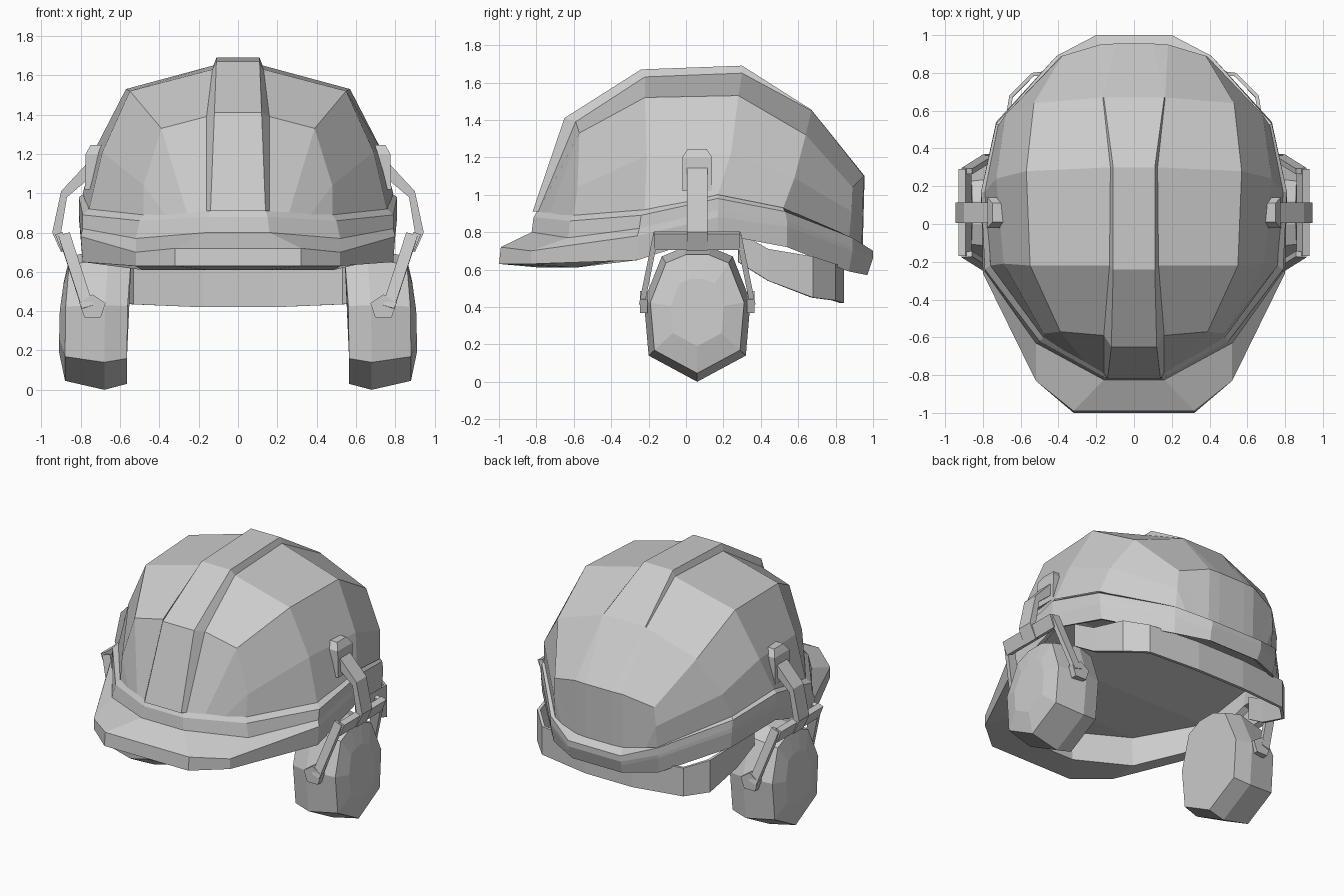
import bpy, bmesh, math
from mathutils import Vector

if "Cube" in bpy.data.objects:
    bpy.data.objects.remove(bpy.data.objects["Cube"])


def finish(name, bm, mirror=False, thick=0):
    bmesh.ops.remove_doubles(bm, verts=bm.verts, dist=0.0005)
    bmesh.ops.recalc_face_normals(bm, faces=bm.faces)
    me = bpy.data.meshes.new(name)
    bm.to_mesh(me)
    bm.free()
    ob = bpy.data.objects.new(name, me)
    bpy.context.collection.objects.link(ob)
    if thick:
        m = ob.modifiers.new("thickness", 'SOLIDIFY')
        m.thickness = thick
    if mirror:
        ob.modifiers.new("mirror", 'MIRROR')
    return ob


def loft(bm, rows, close_rows=False, close_cols=False, caps=False):
    g = [[bm.verts.new(p) for p in r] for r in rows]
    n, m = len(g), len(g[0])
    for i in range(n if close_rows else n - 1):
        for j in range(m if close_cols else m - 1):
            a, b = g[i], g[(i + 1) % n]
            k = (j + 1) % m
            bm.faces.new((a[j], a[k], b[k], b[j]))
    if caps:
        bm.faces.new(g[0])
        bm.faces.new(g[-1])


def flip(p):
    return (-p[0], p[1], p[2])


def bar(bm, a, b, side, w, t):
    # rectangular bar from a to b, w wide along side
    a, b, u = Vector(a), Vector(b), Vector(side)
    d = (b - a).normalized()
    u = (u - d * u.dot(d)).normalized()
    v = d.cross(u)
    corners = [u * w * s / 2 + v * t * q / 2 for s, q in ((-1, -1), (1, -1), (1, 1), (-1, 1))]
    loft(bm, [[p + c for c in corners] for p in (a, b)], close_cols=True, caps=True)


def prism_y(bm, outline, y0, y1):
    loft(bm, [[(x, y, z) for x, z in outline] for y in (y0, y1)], close_cols=True, caps=True)


# Dome: each station front to back is ridge edge, ridge foot, shoulder, side, rim
stations = [
    [(.14, -.82, .91), (.16, -.79, .91), (.26, -.73, .90), (.37, -.67, .89), (.48, -.60, .88)],
    [(.12, -.65, 1.41), (.16, -.59, 1.39), (.39, -.57, 1.33), (.48, -.58, 1.04), (.48, -.60, .88)],
    [(.11, -.24, 1.67), (.13, -.22, 1.63), (.55, -.22, 1.52), (.69, -.21, 1.21), (.76, -.22, .91)],
    [(.11, .30, 1.69), (.125, .30, 1.65), (.57, .28, 1.53), (.73, .24, 1.22), (.79, .17, 1.0)],
    [(.16, .67, 1.455), (.165, .67, 1.45), (.53, .64, 1.32), (.68, .58, 1.09), (.72, .52, .93)],
    [(.10, .955, 1.10), (.18, .95, 1.10), (.38, .89, 1.04), (.39, .885, .91), (.39, .87, .76)],
    [(.10, .945, .72), (.18, .94, .72), (.25, .92, .73), (.32, .90, .745), (.39, .87, .76)],
]
bm = bmesh.new()
loft(bm, [[flip(p) for p in reversed(r)] + r for r in stations])
finish("helmet_dome", bm)

# Rim and visor: cross-sections round half the helmet, then reflected
half = [
    [(.14, -.79, .92), (.15, -.815, .88), (.16, -.825, .80), (.32, -.99, .72), (.32, -1.0, .63)],
    [(.48, -.60, .89), (.50, -.62, .86), (.52, -.63, .77), (.52, -.83, .70), (.52, -.83, .63)],
    [(.76, -.22, .92), (.79, -.24, .89), (.79, -.25, .82), (.80, -.26, .78), (.79, -.26, .65)],
    [(.78, .17, 1.0), (.81, .17, .98), (.81, .17, .92), (.81, .17, .88), (.80, .17, .79)],
    [(.71, .52, .93), (.73, .53, .91), (.73, .54, .86), (.73, .54, .83), (.72, .54, .72)],
    [(.39, .87, .76), (.41, .89, .77), (.41, .89, .72), (.41, .89, .70), (.40, .87, .59)],
    [(.18, .94, .73), (.20, 1.0, .70), (.20, 1.0, .66), (.20, .99, .63), (.19, .97, .57)],
]
for i, r in enumerate(half):
    x, y, z = r[2]
    r.append((x * .94, y * .94, r[4][2] + (-.02 if i < 2 else .02)))
ring = half + [[flip(p) for p in r] for r in reversed(half)]
bm = bmesh.new()
loft(bm, ring, close_rows=True, close_cols=True)
finish("rim_and_visor", bm)

# Liner that closes the underside of the dome
liner = [(.15, -.78, .81), (.49, -.59, .81), (.75, -.22, .84), (.77, .17, .92), (.69, .51, .86), (.39, .85, .74), (.18, .93, .70)]
bm = bmesh.new()
loft(bm, [[flip(p), p] for p in liner])
finish("inner_liner", bm)

# Head band round the nape: x, y, top, bottom
nape = [(.72, .28, .80, .64), (.70, .44, .71, .54), (.66, .68, .67, .45), (.54, .80, .63, .435), (.18, .845, .62, .42)]
path = nape + [(-x, y, t, b) for x, y, t, b in reversed(nape)]
bm = bmesh.new()
loft(bm, [[(x, y, t), (x, y, b)] for x, y, t, b in path])
finish("nape_band", bm, thick=.02)

# Ear cups: outline in y, z lofted across x with a rounded outer face
outline = [(0, -.38), (.26, -.24), (.285, .05), (.19, .29), (.07, .34), (-.07, .34), (-.19, .29), (-.285, .05), (-.26, -.24)]
bm = bmesh.new()
loft(bm, [[(x - max(z, 0) * .07, .06 + y * s, .38 + z * s) for y, z in outline]
          for x, s in ((.565, .92), (.68, 1.0), (.88, .88), (.91, .5))], close_cols=True, caps=True)
finish("ear_cup", bm, mirror=True)

# Clip on the side of the helmet
bm = bmesh.new()
loft(bm, [[(x, .06 - w, z), (x, .06 + w, z), (x2, .06 + w, z), (x2, .06 - w, z)]
          for x, x2, z, w in ((.70, .78, 1.02, .08), (.70, .775, 1.20, .08), (.69, .75, 1.245, .05))],
     close_cols=True, caps=True)
finish("arm_clip", bm, mirror=True)

# Bent arm from the clip down to the yoke
bm = bmesh.new()
arm = [((.77, 1.15), (.74, 1.09)), ((.90, 1.01), (.87, .98)), ((.945, .80), (.90, .80)), ((.90, .70), (.86, .72))]
loft(bm, [[(a, .005, b), (a, .115, b), (c, .115, d), (c, .005, d)] for (a, b), (c, d) in arm],
     close_cols=True, caps=True)
finish("support_arm", bm, mirror=True)

# Yoke: top bar, two legs and pentagonal pivots, symmetric about y = .06
bm = bmesh.new()
bar(bm, (.895, -.17, .755), (.895, .29, .755), (.4, 0, 1), .09, .04)
pentagon = [(.74 + .07 * math.sin(k * math.tau / 5), .42 + .065 * math.cos(k * math.tau / 5)) for k in range(5)]
for s in (-1, 1):
    bar(bm, (.885, .06 + s * .22, .79), (.765, .06 + s * .295, .42), (1, 0, 0), .06, .03)
    prism_y(bm, pentagon, .06 + s * .265, .06 + s * .305)
finish("ear_cup_yoke", bm, mirror=True)
